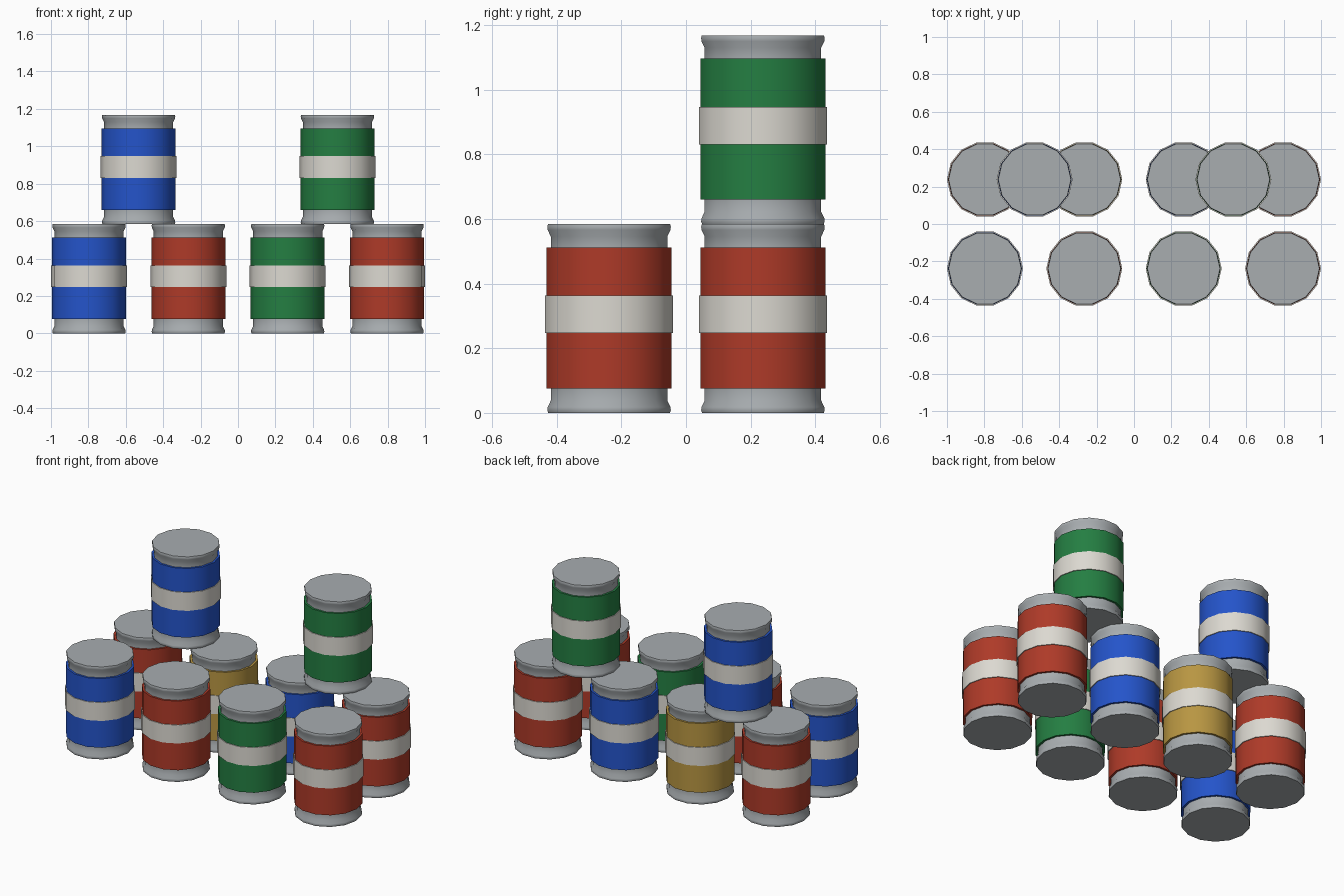
import bpy, bmesh, math

if "Cube" in bpy.data.objects:
    bpy.data.objects.remove(bpy.data.objects["Cube"])

SIDES = 14
HEIGHT = 0.584


def material(name, rgb):
    m = bpy.data.materials.new(name)
    lin = [(c / 255 / 12.92) if c < 11 else ((c / 255 + 0.055) / 1.055) ** 2.4 for c in rgb]
    m.diffuse_color = (*lin, 1)
    m.use_nodes = True
    m.node_tree.nodes["Principled BSDF"].inputs["Base Color"].default_value = m.diffuse_color
    return m


metal = material("grey_metal", (168, 173, 176))
white = material("off_white", (220, 217, 209))
paint = {
    "red": material("red_paint", (174, 58, 40)),
    "blue": material("blue_paint", (36, 84, 202)),
    "green": material("green_paint", (36, 126, 66)),
    "gold": material("gold_paint", (184, 150, 66)),
}

# Can outline: radius, height, material slot of the segment above (0 metal, 1 label, 2 band)
PROFILE = [
    (0.193, 0.0, 0), (0.196, 0.008, 0), (0.195, 0.018, 0), (0.185, 0.038, 0),
    (0.185, 0.076, 1), (0.198, 0.076, 1), (0.198, 0.247, 2),
    (0.203, 0.247, 2), (0.203, 0.363, 2), (0.198, 0.363, 1),
    (0.198, 0.512, 1), (0.185, 0.512, 0), (0.185, 0.546, 0),
    (0.195, 0.566, 0), (0.196, 0.576, 0), (0.194, HEIGHT, 0),
]


def can(name, colour, x, y, z):
    bm = bmesh.new()
    rings = []
    for r, h, _ in PROFILE:
        rings.append([bm.verts.new((r * math.cos(2 * math.pi * i / SIDES),
                                    r * math.sin(2 * math.pi * i / SIDES), h))
                      for i in range(SIDES)])
    # wall segments
    for k in range(len(rings) - 1):
        a, b = rings[k], rings[k + 1]
        for i in range(SIDES):
            j = (i + 1) % SIDES
            f = bm.faces.new((a[i], a[j], b[j], b[i]))
            f.material_index = PROFILE[k][2]
    # lid and base
    bm.faces.new(rings[-1])
    bm.faces.new(rings[0][::-1])
    me = bpy.data.meshes.new(name)
    bm.to_mesh(me)
    bm.free()
    for m in (metal, paint[colour], white):
        me.materials.append(m)
    ob = bpy.data.objects.new(name, me)
    ob.location = (x, y, z)
    bpy.context.collection.objects.link(ob)
    bpy.ops.object.select_all(action='DESELECT')
    ob.select_set(True)
    bpy.context.view_layer.objects.active = ob
    bpy.ops.object.shade_smooth_by_angle(angle=math.radians(35))


# Two ground rows of four cans
STEP, ROW_Y = 0.5313, 0.238
rows = {
    "front": (-ROW_Y, ["blue", "red", "green", "red"]),
    "back": (ROW_Y, ["red", "gold", "blue", "red"]),
}
for row, (y, colours) in rows.items():
    for i, c in enumerate(colours):
        can(f"{row}_can_{i + 1}", c, (i - 1.5) * STEP, y, 0)

# Two cans stacked on the back row
can("upper_can_left", "blue", -STEP, ROW_Y, HEIGHT)
can("upper_can_right", "green", STEP, ROW_Y, HEIGHT)
